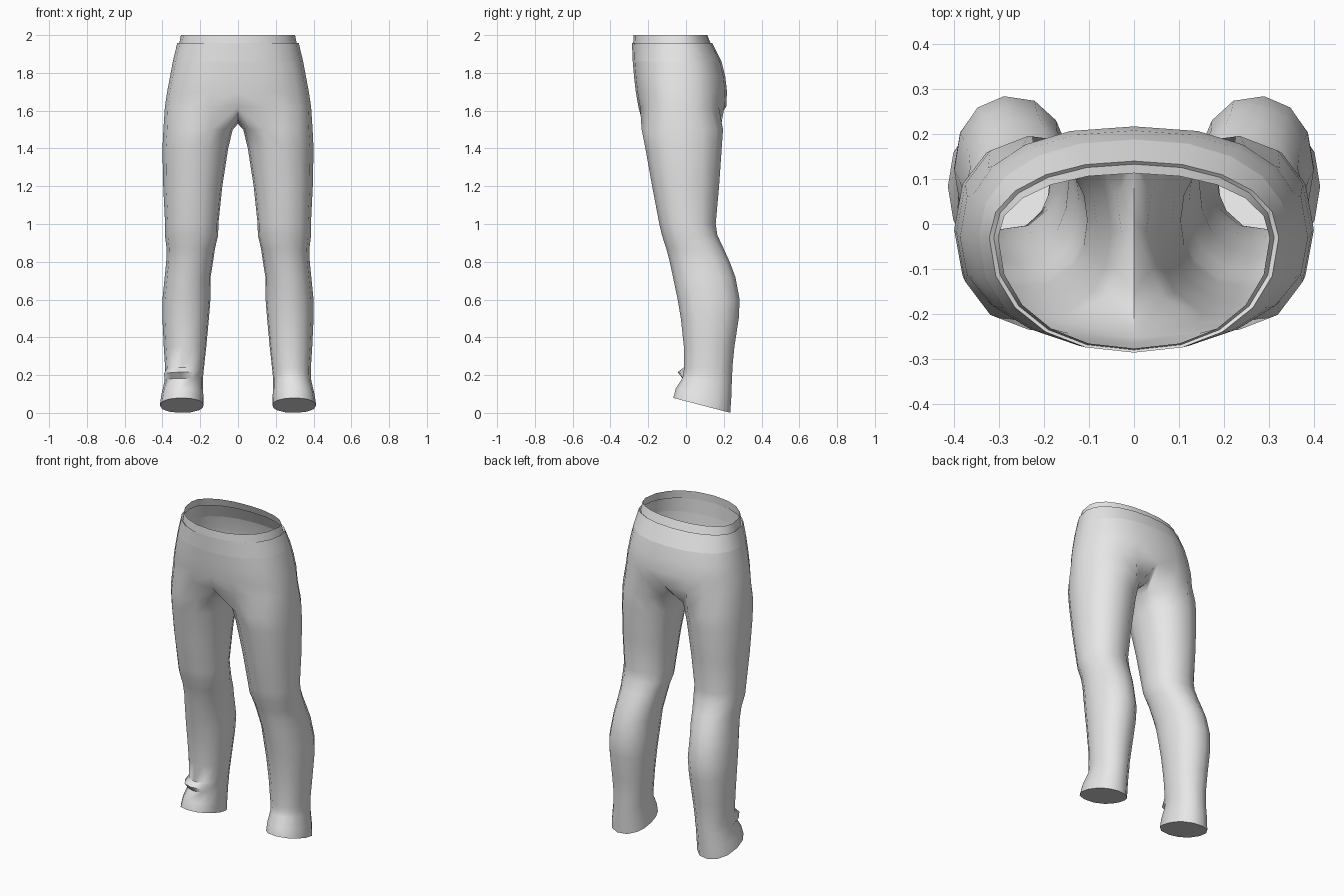
import bpy, bmesh
from math import sin, cos, radians

cube = bpy.data.objects.get("Cube")
if cube:
    bpy.data.objects.remove(cube)

cloth = bpy.data.materials.new("light_grey_cloth")
cloth.use_nodes = True
grey = (0.8, 0.8, 0.8, 1)
cloth.diffuse_color = grey
cloth.node_tree.nodes["Principled BSDF"].inputs["Base Color"].default_value = grey

STEPS = 10   # segments from front round the outside to the back
INNER = 3    # extra points on the inside of a leg


def power(v, n):
    return (1 if v >= 0 else -1) * abs(v) ** (2 / n)


def half_ring(side, z, width, front, back, n):
    """Half of a body section, from the front centre to the back centre."""
    mid = -0.03
    pts = []
    for i in range(STEPS + 1):
        t = radians(-90 + 180 * i / STEPS)
        depth = back - mid if sin(t) > 0 else mid - front
        pts.append((side * width * power(cos(t), n), mid + depth * power(sin(t), n), z))
    return pts


def leg_ring(side, z, inner, outer, front, back, tilt=0, fold=0):
    """Closed leg section; the fold pushes the outer front outwards."""
    angles = [-140 + 28 * i for i in range(STEPS + 1)]
    angles += [140 + 80 * (i + 1) / (INNER + 1) for i in range(INNER)]
    cx, cy = (inner + outer) / 2, (front + back) / 2
    rx, ry = (outer - inner) / 2, (back - front) / 2
    pts = []
    for a in angles:
        push = fold if -120 < a < 0 else 0
        c, s = power(cos(radians(a)), 2.2), power(sin(radians(a)), 2.2)
        y = cy + (ry + push) * s
        pts.append((side * (cx + (rx + push * 0.6) * c), y, z - tilt * (y - cy)))
    return pts


def loft(bm, rings, closed):
    rows = [[bm.verts.new(p) for p in r] for r in rings]
    for a, b in zip(rows, rows[1:]):
        count = len(a) if closed else len(a) - 1
        for i in range(count):
            j = (i + 1) % len(a)
            bm.faces.new((a[i], a[j], b[j], b[i]))
    return rows


def finish(bm, name, angle):
    bmesh.ops.remove_doubles(bm, verts=bm.verts[:], dist=0.0005)
    bmesh.ops.recalc_face_normals(bm, faces=bm.faces[:])
    mesh = bpy.data.meshes.new(name)
    bm.to_mesh(mesh)
    bm.free()
    mesh.materials.append(cloth)
    ob = bpy.data.objects.new(name, mesh)
    bpy.context.collection.objects.link(ob)
    bpy.ops.object.select_all(action='DESELECT')
    ob.select_set(True)
    bpy.context.view_layer.objects.active = ob
    bpy.ops.object.shade_smooth_by_angle(angle=radians(angle))


# Sections: height, half width, front, back, squareness
BAND = [(2.0, 0.302, -0.277, 0.113, 2.15),
        (1.95, 0.312, -0.28, 0.133, 2.15),
        (1.957, 0.322, -0.286, 0.14, 2.15),
        (1.86, 0.345, -0.282, 0.188, 2.25)]
HIPS = [BAND[-1],
        (1.78, 0.36, -0.275, 0.208, 2.35),
        (1.7, 0.375, -0.266, 0.217, 2.4),
        (1.62, 0.387, -0.252, 0.213, 2.4)]
# Sections: height, inner, outer, front, back
LEG = [(1.5, 0.028, 0.395, -0.236, 0.197),
       (1.4, 0.052, 0.4, -0.216, 0.19),
       (1.2, 0.083, 0.396, -0.18, 0.176),
       (1.0, 0.104, 0.386, -0.142, 0.158),
       (0.94, 0.105, 0.387, -0.128, 0.167),
       (0.87, 0.122, 0.378, -0.105, 0.2),
       (0.8, 0.132, 0.38, -0.087, 0.232),
       (0.72, 0.145, 0.388, -0.07, 0.262),
       (0.6, 0.146, 0.4, -0.045, 0.285),
       (0.5, 0.154, 0.4, -0.028, 0.28),
       (0.35, 0.168, 0.393, -0.012, 0.257),
       (0.24, 0.18, 0.386, -0.012, 0.246)]
CROTCH = [(0.13, 1.535), (0.0, 1.53), (-0.15, 1.55)]

# Waistband with its inset upper rim
bm = bmesh.new()
for side in (1, -1):
    loft(bm, [half_ring(side, *s) for s in BAND], False)
finish(bm, "waistband", 35)

# Seat and both legs
bm = bmesh.new()
for side in (1, -1):
    hips = [half_ring(side, *s) for s in HIPS]
    loft(bm, hips, False)
    top = hips[-1] + [(0, y, z) for y, z in CROTCH]
    rings = [top] + [leg_ring(side, *s) for s in LEG]
    # The right leg has a cloth fold above the cuff
    fold = 0.032 if side < 0 else 0
    rings.append(leg_ring(side, 0.2, 0.184, 0.386, -0.013, 0.245, 0.1, fold))
    rings.append(leg_ring(side, 0.17, 0.186, 0.388, -0.02, 0.243, 0.1))
    rings.append(leg_ring(side, 0.1, 0.184, 0.405, -0.055, 0.24, 0.2))
    rings.append(leg_ring(side, 0.04, 0.182, 0.414, -0.068, 0.235, 0.26))
    rows = loft(bm, rings, True)
    bm.faces.new(rows[-1])  # closed cuff end
finish(bm, "trouser_legs", 50)
